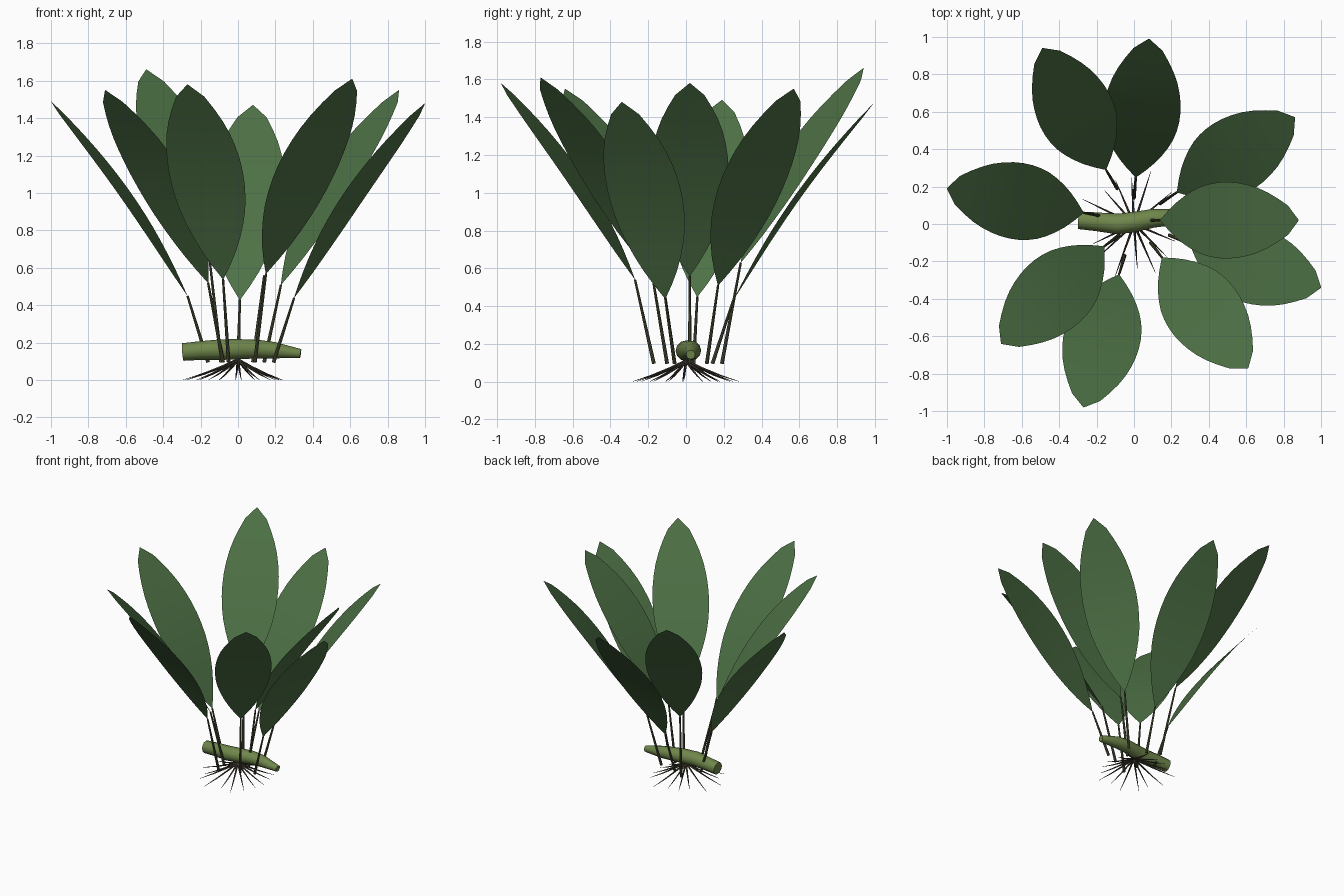
import bpy, bmesh, math, random
from mathutils import Vector

if "Cube" in bpy.data.objects:
    bpy.data.objects.remove(bpy.data.objects["Cube"])

random.seed(4)


def material(name, rgb):
    m = bpy.data.materials.new(name)
    m.diffuse_color = (*rgb, 1)
    m.use_nodes = True
    m.node_tree.nodes["Principled BSDF"].inputs["Base Color"].default_value = m.diffuse_color
    return m


LEAF = material("leaf_green", (0.075, 0.165, 0.06))
RHIZOME = material("rhizome_green", (0.16, 0.24, 0.07))
STEM = material("stem_dark", (0.08, 0.09, 0.045))
ROOT = material("root_brown", (0.06, 0.05, 0.035))


def finish(bm, name, mat):
    me = bpy.data.meshes.new(name)
    bm.to_mesh(me)
    bm.free()
    for p in me.polygons:
        p.use_smooth = True
    ob = bpy.data.objects.new(name, me)
    bpy.context.collection.objects.link(ob)
    me.materials.append(mat)
    bpy.context.view_layer.objects.active = ob
    ob.select_set(True)
    bpy.ops.object.shade_smooth_by_angle(angle=math.radians(40))
    ob.select_set(False)
    return ob


def tube(bm, path, radii, sides):
    """Capped tapering tube through the path points."""
    pts = [Vector(p) for p in path]
    rings = []
    for i, p in enumerate(pts):
        d = (pts[min(i + 1, len(pts) - 1)] - pts[max(i - 1, 0)]).normalized()
        ref = Vector((0, 0, 1)) if abs(d.z) < 0.9 else Vector((0, 1, 0))
        u = d.cross(ref).normalized()
        v = u.cross(d)
        ang = [2 * math.pi * k / sides for k in range(sides)]
        rings.append([bm.verts.new(p + radii[i] * (math.cos(a) * u + math.sin(a) * v)) for a in ang])
    for a, b in zip(rings, rings[1:]):
        for k in range(sides):
            n = (k + 1) % sides
            bm.faces.new((a[k], a[n], b[n], b[k]))
    bm.faces.new(rings[0])
    bm.faces.new(rings[-1])
    bmesh.ops.recalc_face_normals(bm, faces=bm.faces)


# Half-width of the blade from base to tip
WIDTHS = [0.01, 0.25, 0.46, 0.63, 0.77, 0.88, 0.95, 0.99, 1.0, 0.98, 0.93, 0.85, 0.73, 0.57, 0.38, 0.01]


def leaf(name, base, tip, half=0.205, bow=0.04):
    bm = bmesh.new()
    b, t = Vector(base), Vector(tip)
    axis = t - b
    side = Vector((-axis.y, axis.x, 0)).normalized()
    up = axis.cross(side).normalized()
    rows = []
    n = len(WIDTHS) - 1
    for i, w in enumerate(WIDTHS):
        s = i / n
        c = b + axis * s + up * bow * math.sin(math.pi * s)
        rows.append([bm.verts.new(c + side * half * w * k / 2) for k in range(-2, 3)])
    for r0, r1 in zip(rows, rows[1:]):
        for k in range(4):
            bm.faces.new((r0[k], r1[k], r1[k + 1], r0[k + 1]))
    bmesh.ops.recalc_face_normals(bm, faces=bm.faces)
    bm.normal_update()
    if sum((f.normal.z for f in bm.faces)) < 0:
        bmesh.ops.reverse_faces(bm, faces=bm.faces)
    finish(bm, name, LEAF)


# Leaves and stems: stem foot (x, y), blade base, blade tip
PLANT = [
    ((-0.16, 0.04), (-0.27, 0.06, 0.45), (-1.00, 0.19, 1.49)),
    ((-0.09, 0.19), (-0.15, 0.29, 0.63), (-0.49, 0.94, 1.66)),
    ((0.00, 0.14), (0.01, 0.25, 0.43), (0.08, 0.99, 1.47)),
    ((0.14, 0.11), (0.23, 0.17, 0.51), (0.86, 0.57, 1.55)),
    ((0.08, 0.02), (0.14, 0.02, 0.56), (0.88, 0.02, 1.58)),
    ((0.19, -0.06), (0.30, -0.11, 0.44), (1.00, -0.34, 1.48)),
    ((0.09, -0.10), (0.15, -0.18, 0.57), (0.61, -0.77, 1.61)),
    ((-0.05, -0.17), (-0.08, -0.27, 0.54), (-0.27, -0.98, 1.58)),
    ((-0.08, -0.06), (-0.16, -0.12, 0.52), (-0.71, -0.64, 1.55)),
]
for i, (foot, base, tip) in enumerate(PLANT, 1):
    leaf(f"leaf_{i}", base, tip)
    bm = bmesh.new()
    tube(bm, [(*foot, 0.095), base], [0.010, 0.006], 8)
    finish(bm, f"stem_{i}", STEM)

# Creeping rhizome
bm = bmesh.new()
tube(bm,
     [(-0.295, 0.02, 0.15), (-0.2, 0.012, 0.158), (-0.09, 0.0, 0.163), (0.0, 0.01, 0.165),
      (0.1, 0.03, 0.166), (0.19, 0.035, 0.16), (0.335, 0.025, 0.142)],
     [0.047, 0.05, 0.055, 0.054, 0.05, 0.044, 0.024], 12)
finish(bm, "rhizome", RHIZOME)

# Fan of thin roots reaching the ground
bm = bmesh.new()
for i in range(16):
    a = 2 * math.pi * (i + random.uniform(-0.25, 0.25)) / 16
    r = random.uniform(0.23, 0.31)
    path = []
    for s in (0, 0.3, 0.65, 1):
        path.append((r * s * math.cos(a), r * s * math.sin(a), 0.11 - 0.109 * (1.25 * s - 0.25 * s * s)))
    tube(bm, path, [0.008, 0.006, 0.004, 0.001], 6)
finish(bm, "roots", ROOT)
